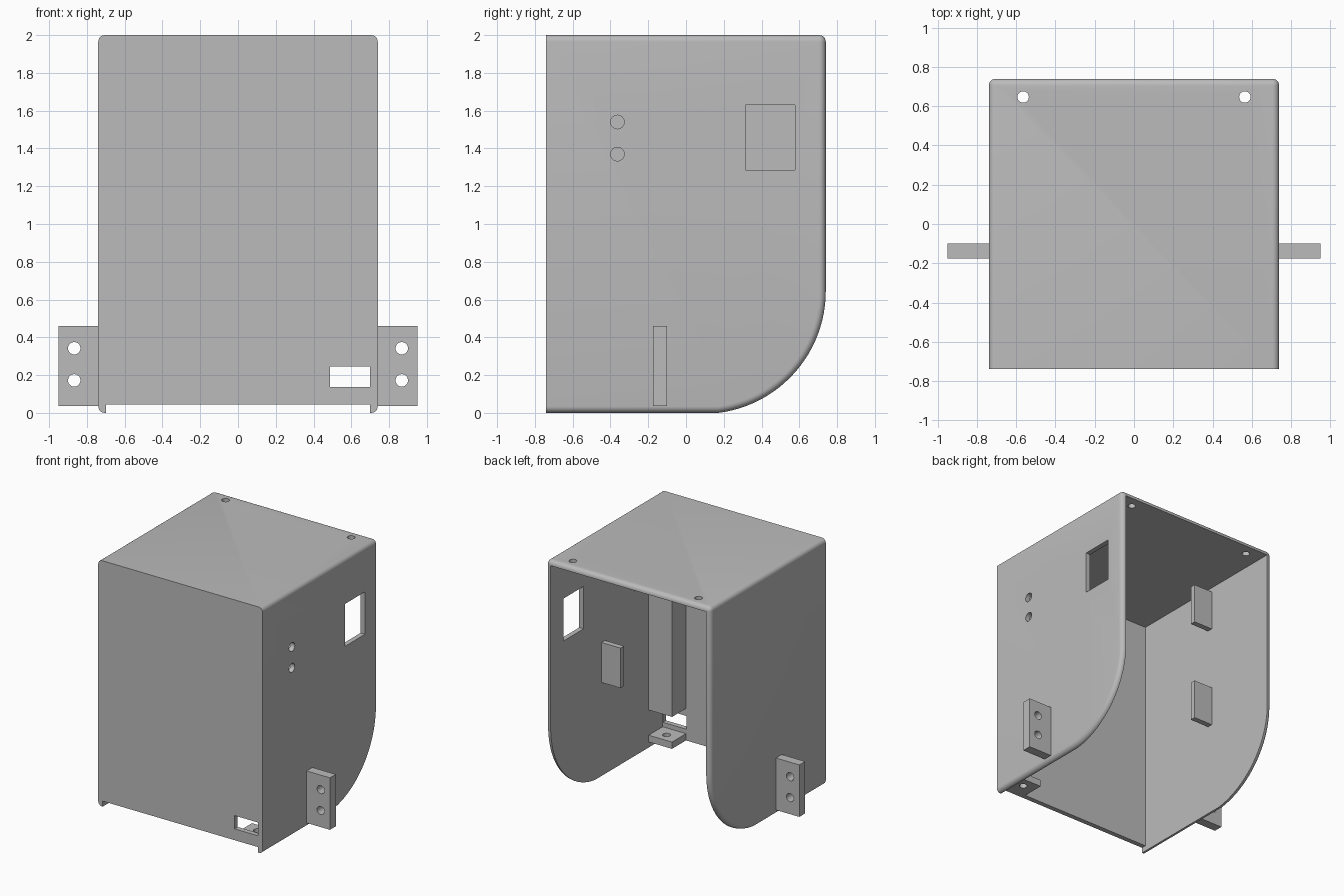
import bpy, bmesh, math
from mathutils import Matrix, Vector

cube = bpy.data.objects.get("Cube")
if cube:
    bpy.data.objects.remove(cube, do_unlink=True)

grey = bpy.data.materials.new("plain_grey")
grey.use_nodes = True
GREY = (0.5, 0.5, 0.5, 1)
grey.diffuse_color = GREY
grey.node_tree.nodes["Principled BSDF"].inputs["Base Color"].default_value = GREY

W = 0.74          # half width and depth of the shell
WALL = 0.04
IN = W - WALL     # inner half width


def make(name, bm):
    bmesh.ops.recalc_face_normals(bm, faces=bm.faces)
    mesh = bpy.data.meshes.new(name)
    bm.to_mesh(mesh)
    bm.free()
    mesh.materials.append(grey)
    ob = bpy.data.objects.new(name, mesh)
    bpy.context.collection.objects.link(ob)
    return ob


def box(name, xs, ys, zs):
    bm = bmesh.new()
    bmesh.ops.create_cube(bm, size=1)
    for v in bm.verts:
        v.co = Vector([a + (b - a) * (c + 0.5) for (a, b), c in zip((xs, ys, zs), v.co)])
    return make(name, bm)


def rod(axis, centre, radius, length=0.2):
    bm = bmesh.new()
    turn = Vector((0, 0, 1)).rotation_difference(Vector(axis)).to_matrix().to_4x4()
    bmesh.ops.create_cone(bm, cap_ends=True, segments=32, radius1=radius, radius2=radius,
                          depth=length, matrix=Matrix.Translation(centre) @ turn)
    return make("hole_cutter", bm)


def cut(ob, cutter):
    cutter.hide_render = True
    mod = ob.modifiers.new("cut", "BOOLEAN")
    mod.operation, mod.solver, mod.object = "DIFFERENCE", "EXACT", cutter
    bpy.context.view_layer.update()
    result = bpy.data.meshes.new_from_object(ob.evaluated_get(bpy.context.evaluated_depsgraph_get()))
    ob.modifiers.clear()
    ob.data = result
    bpy.data.objects.remove(cutter, do_unlink=True)


def smooth(ob):
    bpy.ops.object.select_all(action="DESELECT")
    ob.select_set(True)
    bpy.context.view_layer.objects.active = ob
    bpy.ops.object.shade_smooth_by_angle(angle=math.radians(30))


# Shell: side profile with a curved lower back corner, extruded across the width
profile = [(-W, 0), (-W, 2), (W, 2)]
start, steps = -math.acos(0.08 / 0.65), 24
for i in range(steps + 1):
    a = start * i / steps
    profile.append((0.09 + 0.65 * math.cos(a), 0.645 + 0.65 * math.sin(a)))
profile[-1] = (0.17, 0)
bm = bmesh.new()
face = bm.faces.new([bm.verts.new((-W, y, z)) for y, z in profile])
ext = bmesh.ops.extrude_face_region(bm, geom=[face])
bmesh.ops.translate(bm, vec=(2 * W, 0, 0), verts=[g for g in ext["geom"] if isinstance(g, bmesh.types.BMVert)])

# Round every outer side edge and the top back edge; the front stays sharp
rounded = []
for e in bm.edges:
    a, b = e.verts[0].co, e.verts[1].co
    mid = (a + b) / 2
    along_side = abs(a.x - b.x) < 1e-4 and mid.y > -W + 0.01
    top_back = abs(a.x - b.x) > 1 and mid.y > W - 0.01 and mid.z > 1.9
    if along_side or top_back:
        rounded.append(e)
bmesh.ops.bevel(bm, geom=rounded, offset=0.035, segments=6, profile=0.5, affect="EDGES")
shell = make("shell", bm)

# Hollow the shell, shorten the front wall and open the wiring slot
cut(shell, box("cavity_cutter", (-IN, IN), (-IN, 2), (-1, 2 - WALL)))
cut(shell, box("front_notch_cutter", (-IN, IN), (-1, -0.6), (-1, 0.045)))
cut(shell, box("slot_cutter", (0.487, 0.699), (-1, -0.6), (0.137, 0.245)))

# Window and two holes in the left wall, two holes in the roof
cut(shell, box("window_cutter", (0.6, 0.9), (0.316, 0.576), (1.285, 1.63)))
for z in (1.37, 1.54):
    cut(shell, rod((1, 0, 0), (0.72, -0.363, z), 0.036))
for x in (-0.565, 0.565):
    cut(shell, rod((0, 0, 1), (x, 0.647, 1.98), 0.029))
smooth(shell)

# Mounting tabs outside and small support plates inside, on both walls
for side, s in (("left", 1), ("right", -1)):
    tab = box(side + "_mounting_tab", sorted((s * (W - 0.01), s * 0.95)), (-0.175, -0.1), (0.037, 0.46))
    for z in (0.172, 0.342):
        cut(tab, rod((0, 1, 0), (s * 0.867, -0.137, z), 0.033))
    smooth(tab)
    for level, z in (("lower", 0.76), ("upper", 1.6)):
        box(f"{side}_{level}_plate", sorted((s * 0.53, s * (IN + 0.01))), (0.04, 0.085), (z, z + 0.325))

# Corner column above the slot and drilled bracket below it
box("corner_column", (0.49, IN + 0.01), (-IN - 0.01, -0.52), (0.305, 1.97))
bracket = box("slot_bracket", (0.49, IN + 0.01), (-IN - 0.01, -0.52), (0.045, 0.1))
cut(bracket, rod((0, 0, 1), (0.595, -0.6, 0.07), 0.03))
smooth(bracket)
